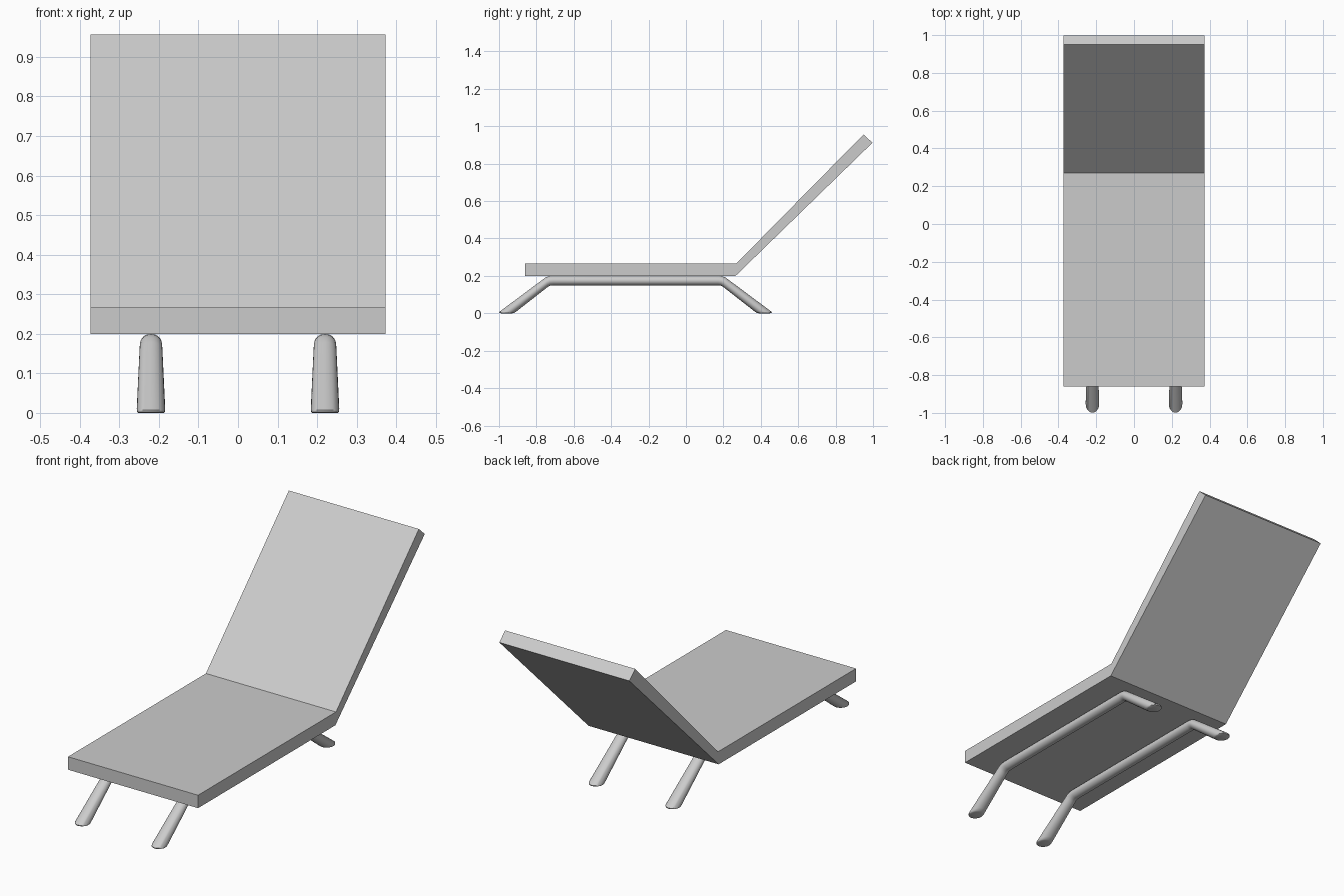
import bpy, bmesh, math
from mathutils import Vector

if "Cube" in bpy.data.objects:
    bpy.data.objects.remove(bpy.data.objects["Cube"])


def finish(name, bm, smooth=False):
    bmesh.ops.recalc_face_normals(bm, faces=bm.faces)
    mesh = bpy.data.meshes.new(name)
    bm.to_mesh(mesh)
    bm.free()
    obj = bpy.data.objects.new(name, mesh)
    bpy.context.collection.objects.link(obj)
    if smooth:
        bpy.ops.object.select_all(action='DESELECT')
        obj.select_set(True)
        bpy.context.view_layer.objects.active = obj
        bpy.ops.object.shade_smooth_by_angle(angle=math.radians(50))
    return obj


# Seat and reclined back: one side profile extruded across the width
def lounger_pad(half_width):
    profile = [(-0.86, 0.2), (0.265, 0.2), (0.997, 0.912),
               (0.949, 0.956), (0.27, 0.267), (-0.86, 0.267)]
    bm = bmesh.new()
    face = bm.faces.new([bm.verts.new((-half_width, y, z)) for y, z in profile])
    new = bmesh.ops.extrude_face_region(bm, geom=[face])["geom"]
    verts = [v for v in new if isinstance(v, bmesh.types.BMVert)]
    bmesh.ops.translate(bm, verts=verts, vec=(2 * half_width, 0, 0))
    return finish("seat_and_back", bm)


# Bent tube runner: elliptical rings (outer y, z, inner y, z, half width),
# given for the front half and mirrored about the runner's middle
def runner(name, x, sides=24):
    half = [(-0.988, 0.0, -0.93, 0.0, 0.032),
            (-0.997, 0.002, -0.917, 0.003, 0.035),
            (-0.999, 0.007, -0.903, 0.013, 0.036),
            (-0.768, 0.179, -0.747, 0.135, 0.029),
            (-0.752, 0.191, -0.737, 0.143, 0.0285),
            (-0.735, 0.198, -0.725, 0.149, 0.028),
            (-0.715, 0.2, -0.71, 0.15, 0.0275)]
    mid = -0.27
    rings = half + [(2 * mid - a, b, 2 * mid - c, d, w)
                    for a, b, c, d, w in reversed(half)]
    bm = bmesh.new()
    loops = []
    for oy, oz, iy, iz, w in rings:
        outer, inner = Vector((x, oy, oz)), Vector((x, iy, iz))
        center, axis = (outer + inner) / 2, (outer - inner) / 2
        loop = []
        for i in range(sides):
            a = 2 * math.pi * i / sides
            loop.append(bm.verts.new(center + axis * math.cos(a)
                                     + Vector((w * math.sin(a), 0, 0))))
        loops.append(loop)
    for p, q in zip(loops, loops[1:]):
        for i in range(sides):
            j = (i + 1) % sides
            bm.faces.new((p[i], p[j], q[j], q[i]))
    bm.faces.new(loops[0])
    bm.faces.new(loops[-1])
    return finish(name, bm, smooth=True)


lounger_pad(0.373)
for label, x in (("left", -0.22), ("right", 0.22)):
    runner(label + "_leg_runner", x)
